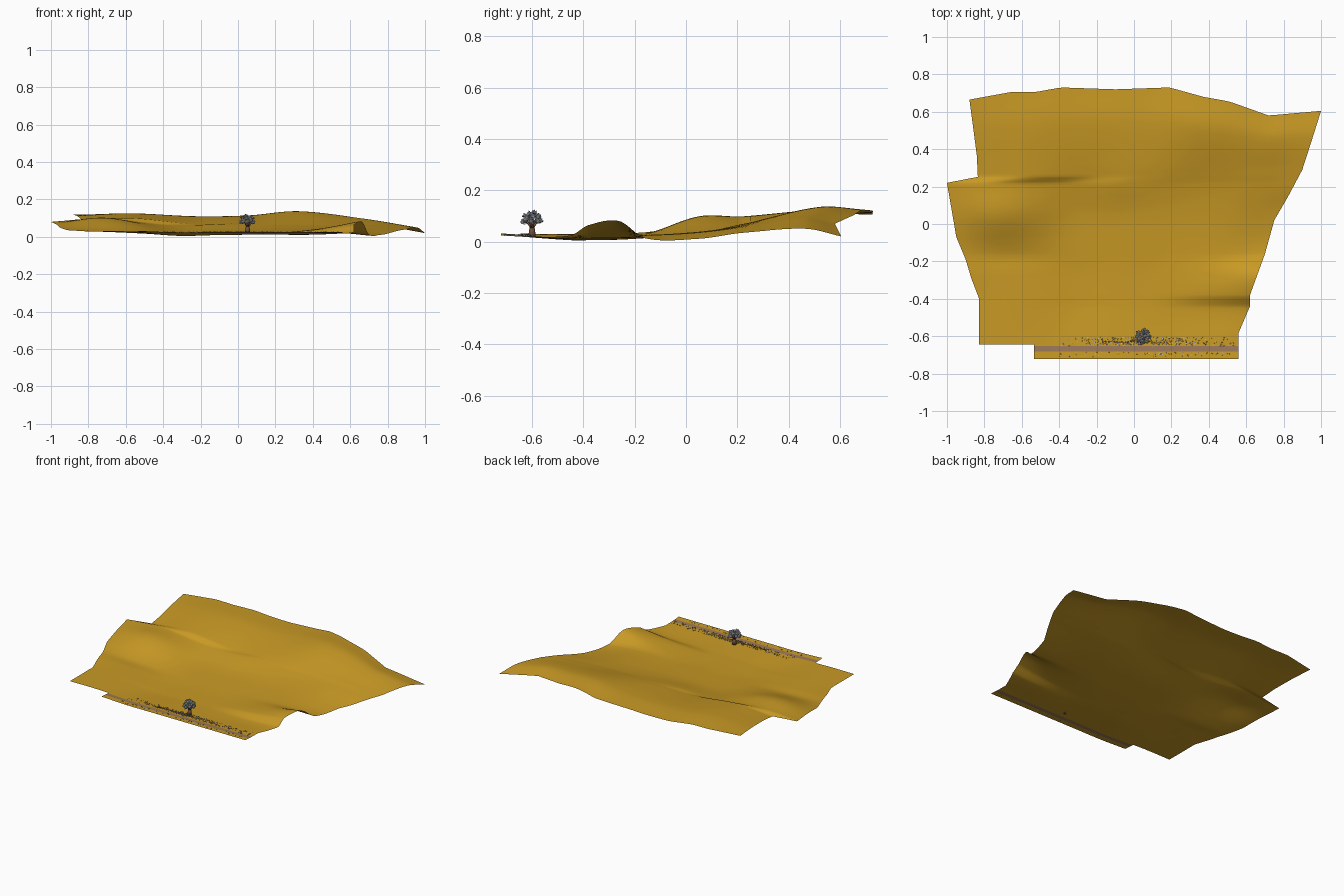
import bpy, bmesh, math, random
from mathutils import Vector, Matrix

if "Cube" in bpy.data.objects:
    bpy.data.objects.remove(bpy.data.objects["Cube"])

random.seed(4)


def material(name, rgb):
    m = bpy.data.materials.new(name)
    m.diffuse_color = (*rgb, 1)
    m.use_nodes = True
    m.node_tree.nodes["Principled BSDF"].inputs["Base Color"].default_value = m.diffuse_color
    return m


GOLD = material("golden grass", (0.58, 0.32, 0.018))
PATH = material("dirt path", (0.33, 0.19, 0.10))
BARK = material("brown bark", (0.17, 0.08, 0.04))
LEAF = material("pale grey leaf", (0.55, 0.58, 0.62))
DARK = material("dark grey leaf", (0.22, 0.23, 0.25))


def linear(pts, t):
    """Piecewise linear lookup in (position, value) pairs."""
    if t <= pts[0][0]:
        return pts[0][1]
    for (a, va), (b, vb) in zip(pts, pts[1:]):
        if t <= b:
            return va + (vb - va) * (t - a) / (b - a)
    return pts[-1][1]


def cubic(xs, vs, t):
    """Smooth interpolation through uneven knots."""
    t = min(max(t, xs[0]), xs[-1])
    n = len(xs)
    i = max(k for k in range(n - 1) if xs[k] <= t)

    def slope(k):
        a, b = max(k - 1, 0), min(k + 1, n - 1)
        return (vs[b] - vs[a]) / (xs[b] - xs[a])
    h = xs[i + 1] - xs[i]
    s = (t - xs[i]) / h
    return ((2*s**3 - 3*s*s + 1) * vs[i] + (s**3 - 2*s*s + s) * h * slope(i)
            + (3*s*s - 2*s**3) * vs[i+1] + (s**3 - s*s) * h * slope(i+1))


def make(name, bm, mats, smooth=False):
    me = bpy.data.meshes.new(name)
    bm.to_mesh(me)
    bm.free()
    ob = bpy.data.objects.new(name, me)
    bpy.context.collection.objects.link(ob)
    for m in mats:
        me.materials.append(m)
    for p in me.polygons:
        p.use_smooth = smooth
    return ob


# Ragged terrain outline
LEFT = [(-0.645, -0.83), (-0.395, -0.83), (-0.29, -0.87), (-0.19, -0.9), (-0.07, -0.95),
        (0.22, -1.0), (0.252, -0.835), (0.36, -0.84), (0.66, -0.88)]
RIGHT = [(-0.645, 0.56), (-0.58, 0.56), (-0.44, 0.62), (-0.38, 0.62), (-0.27, 0.66),
         (-0.16, 0.70), (0.02, 0.75), (0.14, 0.82), (0.29, 0.9), (0.66, 1.0)]
TOP = [(-0.88, 0.665), (-0.66, 0.705), (-0.53, 0.705), (-0.39, 0.73), (-0.1, 0.72),
       (0.19, 0.73), (0.37, 0.68), (0.51, 0.655), (0.72, 0.58), (1.0, 0.605)]

# Height control rows, from the front to the back
US = [0, 0.15, 0.35, 0.5, 0.65, 0.85, 1]
YS = [-0.645, -0.45, -0.38, -0.26, -0.16, 0.05, 0.22, 0.5, 0.66]
HEIGHTS = [
    [.030, .030, .020, .020, .020, .020, .020],
    [.030, .028, .006, .010, .012, .012, .024],
    [.030, .028, .006, .010, .014, .036, .064],
    [.034, .028, .008, .012, .016, .040, .080],
    [.036, .028, .014, .016, .020, .026, .013],
    [.066, .098, .035, .032, .036, .036, .011],
    [.080, .098, .062, .068, .066, .056, .034],
    [.110, .125, .108, .112, .135, .095, .050],
    [.118, .122, .105, .112, .122, .070, .020],
]


def ground_u(u, y):
    return cubic(YS, [cubic(US, row, u) for row in HEIGHTS], y)


def ground(x, y):
    l, r = linear(LEFT, y), linear(RIGHT, y)
    return ground_u((x - l) / (r - l), y)


def add_grid(bm, rows, mat=lambda y: 0):
    vr = [[bm.verts.new(p) for p in row] for row in rows]
    for a, b in zip(vr, vr[1:]):
        for i in range(len(a) - 1):
            f = bm.faces.new((a[i], a[i+1], b[i+1], b[i]))
            f.material_index = mat(f.calc_center_median().y)


# Rolling hill sheet
levels = {-0.645 + 1.305 * i / 60 for i in range(61)}
levels |= {p[0] for p in LEFT + RIGHT}
levels = sorted({round(v, 4) for v in levels})
rows = []
for v in levels:
    l, r = linear(LEFT, v), linear(RIGHT, v)
    row = []
    for i in range(61):
        u = i / 60
        x = l + (r - l) * u
        y = v if v < 0.3 else 0.3 + (v - 0.3) / 0.36 * (linear(TOP, x) - 0.3)
        row.append((x, y, ground_u(u, v)))
    rows.append(row)
bm = bmesh.new()
add_grid(bm, rows)
make("hill_sheet", bm, [GOLD], True)

# Front verge with the path running along it
bm = bmesh.new()
rows = []
for y in (-0.722, -0.682, -0.652, -0.645):
    rows.append([(x, y, ground(x, -0.645) + 0.06 * (-0.645 - y))
                 for x in [-0.535 + 1.095 * i / 40 for i in range(41)]])
add_grid(bm, rows, lambda y: 1 if -0.682 < y < -0.652 else 0)
make("verge_and_path", bm, [GOLD, PATH], True)


def card(bm, c, size, mat):
    """Small randomly turned leaf quad."""
    rot = Matrix.Rotation(random.uniform(0, 6.28), 3, 'Z') @ Matrix.Rotation(random.uniform(0, 3.14), 3, 'X')
    pts = [(-1, 0, 0), (0, -.6, 0), (1, 0, 0), (0, .6, 0)]
    f = bm.faces.new([bm.verts.new(Vector(c) + rot @ (Vector(p) * size)) for p in pts])
    f.material_index = mat


# Tree trunk with branches
TREE = Vector((0.05, -0.6, 0.018))


def limb(bm, a, b, r1, r2):
    d = b - a
    m = Matrix.Translation((a + b) / 2) @ d.to_track_quat('Z', 'Y').to_matrix().to_4x4()
    bmesh.ops.create_cone(bm, cap_ends=True, segments=8, radius1=r1, radius2=r2,
                          depth=d.length, matrix=m)


bm = bmesh.new()
fork = TREE + Vector((0.002, 0, 0.036))
limb(bm, TREE, fork, 0.015, 0.010)
for k in range(5):
    a = k * 1.257
    limb(bm, fork, fork + Vector((0.022 * math.cos(a), 0.022 * math.sin(a), 0.024)), 0.007, 0.003)
make("tree_trunk", bm, [BARK], True)

# Tree crown: leafy clumps in a flattened dome
bm = bmesh.new()
crown = TREE + Vector((0, 0, 0.07))
clumps = [crown]
for n, radius, dz in ((8, 0.033, -0.006), (7, 0.027, 0.010), (3, 0.011, 0.021)):
    for k in range(n):
        a = 6.283 * k / n + random.uniform(-0.2, 0.2)
        clumps.append(crown + Vector((radius * math.cos(a), radius * math.sin(a),
                                      dz + random.uniform(-0.004, 0.004))))
for c in clumps:
    bmesh.ops.create_icosphere(bm, subdivisions=1, radius=0.0095, matrix=Matrix.Translation(c))
    for k in range(45):
        d = Vector([random.gauss(0, 1) for _ in range(3)]).normalized()
        card(bm, c + d * random.uniform(0.007, 0.012), 0.004, 1 if random.random() < 0.25 else 0)
make("tree_crown", bm, [LEAF, DARK])

# Grass and fallen petals scattered beside the path
bm = bmesh.new()
for k in range(620):
    if k < 430:
        x, y = random.gauss(0.06, 0.2), random.uniform(-0.645, -0.605)
    else:
        x, y = random.uniform(-0.4, 0.55), random.choice((random.uniform(-0.71, -0.685),
                                                         random.uniform(-0.652, -0.63)))
    if -0.42 < x < 0.54:
        z = ground(x, max(y, -0.645)) + random.uniform(0.003, 0.008)
        card(bm, (x, y, z), random.uniform(0.003, 0.005), 1 if random.random() < 0.3 else 0)
make("verge_petals", bm, [LEAF, DARK])

# Low dark twigs beside the tree
bm = bmesh.new()
for k in range(9):
    x = -0.17 + 0.03 * k
    y = -0.63 + random.uniform(-0.004, 0.004)
    p = Vector((x, y, ground(x, y) + 0.004))
    limb(bm, p, p + Vector((0.024, random.uniform(-0.004, 0.004), 0.004)), 0.0025, 0.0015)
make("verge_twigs", bm, [BARK])
